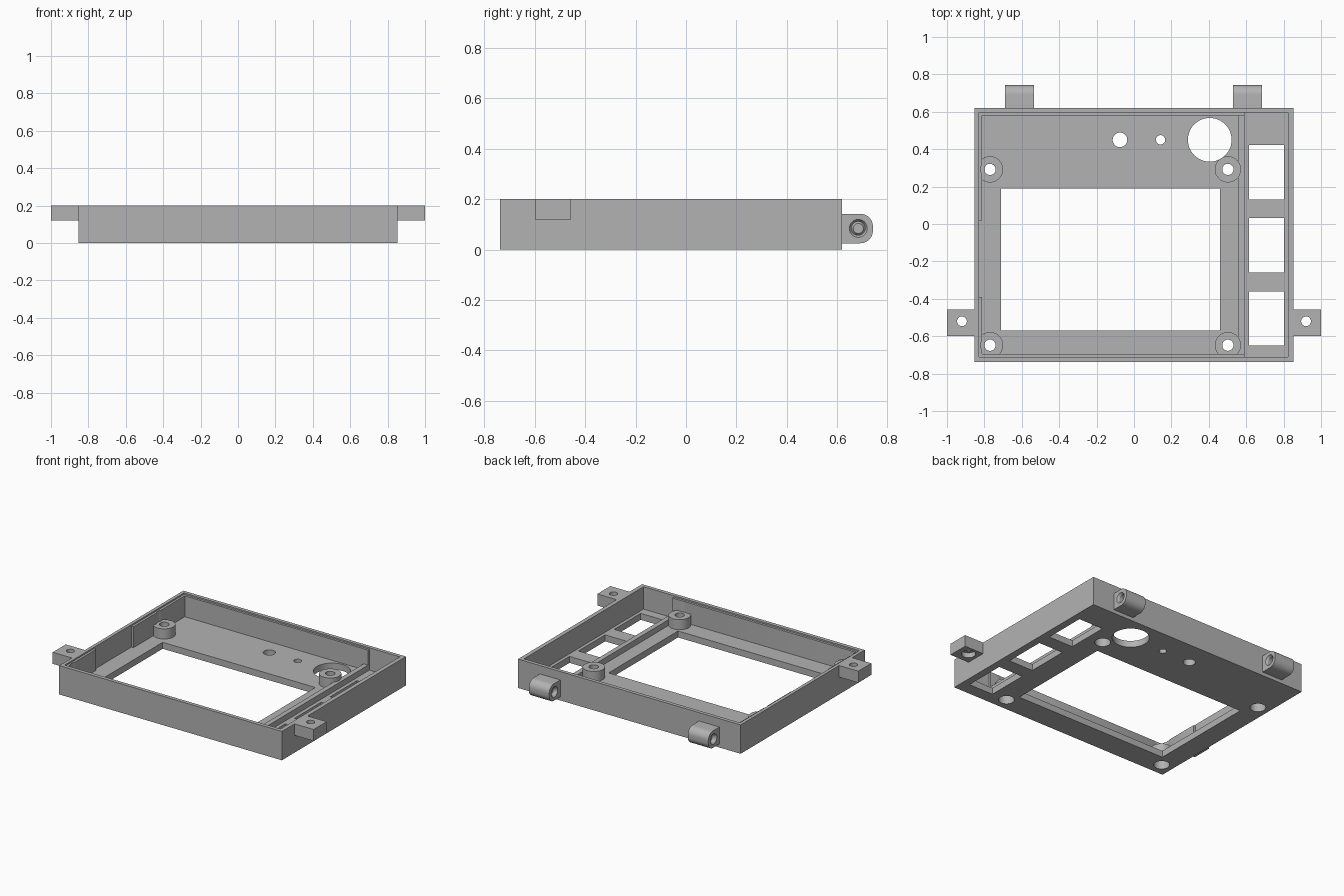
import bpy, bmesh, math
from mathutils import Matrix, Vector

if "Cube" in bpy.data.objects:
    bpy.data.objects.remove(bpy.data.objects["Cube"], do_unlink=True)

grey = bpy.data.materials.new("plain grey")
grey.use_nodes = True
grey.diffuse_color = (0.45, 0.45, 0.45, 1)
grey.node_tree.nodes["Principled BSDF"].inputs["Base Color"].default_value = grey.diffuse_color


def finish(name, bm):
    bmesh.ops.recalc_face_normals(bm, faces=bm.faces)
    mesh = bpy.data.meshes.new(name)
    bm.to_mesh(mesh)
    bm.free()
    mesh.materials.append(grey)
    obj = bpy.data.objects.new(name, mesh)
    bpy.context.scene.collection.objects.link(obj)
    return obj


def box(name, x, y, z):
    bm = bmesh.new()
    bmesh.ops.create_cube(bm, size=1)
    for v in bm.verts:
        v.co = [lo + (c + 0.5) * (hi - lo) for c, (lo, hi) in zip(v.co, (x, y, z))]
    return finish(name, bm)


def cylinder(name, centre, r1, r2, depth, axis="Z"):
    bm = bmesh.new()
    turn = Matrix.Rotation(math.pi / 2, 4, "Y") if axis == "X" else Matrix()
    bmesh.ops.create_cone(bm, cap_ends=True, segments=48, radius1=r1, radius2=r2,
                          depth=depth, matrix=Matrix.Translation(centre) @ turn)
    return finish(name, bm)


def upright(name, x, y, r, z0, z1):
    return cylinder(name, Vector((x, y, (z0 + z1) / 2)), r, r, z1 - z0)


def cut(obj, cutters):
    for c in cutters:
        mod = obj.modifiers.new("cut", "BOOLEAN")
        mod.operation, mod.solver, mod.object = "DIFFERENCE", "EXACT", c
    graph = bpy.context.evaluated_depsgraph_get()
    mesh = bpy.data.meshes.new_from_object(obj.evaluated_get(graph))
    obj.modifiers.clear()
    obj.data = mesh
    for c in cutters:
        bpy.data.objects.remove(c, do_unlink=True)


def smooth(obj):
    bpy.ops.object.select_all(action="DESELECT")
    obj.select_set(True)
    bpy.context.view_layer.objects.active = obj
    bpy.ops.object.shade_smooth_by_angle(angle=math.radians(30))


FLOOR, RIM, LIP, DIVIDER, BOSS = 0.045, 0.2, 0.19, 0.085, 0.115
ABOVE, THROUGH = 0.4, (-0.1, 0.4)
inner_y = (-0.712, 0.595)
boss_spots = [(x, y) for x in (-0.77, 0.502) for y in (-0.648, 0.292)]

# Tray: two compartments, low divider, stepped rim, relief in the side wall
tray = box("tray", (-0.853, 0.853), (-0.738, 0.62), (0, RIM))
cutters = [
    box("main_cavity", (-0.814, 0.556), (-0.696, 0.58), (FLOOR, ABOVE)),
    box("side_cavity", (0.59, 0.824), inner_y, (FLOOR, ABOVE)),
    box("divider_top", (0.54, 0.6), (-0.696, 0.58), (DIVIDER, ABOVE)),
    box("rim_step", (-0.83, 0.824), inner_y, (LIP, ABOVE)),
    box("wall_relief", (-0.83, -0.8), (-0.39, 0.018), (FLOOR, ABOVE)),
    box("main_window", (-0.71, 0.46), (-0.57, 0.19), THROUGH),
]
# Side windows
for y0, y1 in ((-0.65, -0.36), (-0.26, 0.032), (0.13, 0.423)):
    cutters.append(box("side_window", (0.615, 0.802), (y0, y1), THROUGH))
# Round panel holes and screw recesses under the bosses
for x, r in ((-0.075, 0.039), (0.142, 0.025), (0.405, 0.117)):
    cutters.append(upright("panel_hole", x, 0.45, r, *THROUGH))
for x, y in boss_spots:
    cutters.append(upright("screw_recess", x, y, 0.05, *THROUGH))
cut(tray, cutters)
smooth(tray)

# Screw bosses
for i, (x, y) in enumerate(boss_spots):
    boss = upright("screw_boss_%d" % (i + 1), x, y, 0.07, 0.002, BOSS)
    cut(boss, [upright("recess", x, y, 0.05, -0.1, 0.06),
               upright("bore", x, y, 0.03, *THROUGH)])
    smooth(boss)

# Side mounting tabs
for side, s in (("left", 1), ("right", -1)):
    tab = box(side + "_tab", sorted((s * 0.85, s)), (-0.6, -0.457), (0.12, RIM))
    cut(tab, [upright("bore", s * 0.92, -0.52, 0.026, *THROUGH),
              upright("recess", s * 0.92, -0.52, 0.045, 0.05, 0.155)])
    smooth(tab)

# Hinge lugs on the back, rounded at the outer edge and countersunk at both ends
for side, x in (("left", 0.607), ("right", -0.612)):
    lug = box(side + "_hinge_lug", (x - 0.078, x + 0.078), (0.61, 0.742), (0.025, 0.142))
    bm = bmesh.new()
    bm.from_mesh(lug.data)
    edges = [e for e in bm.edges if all(v.co.y > 0.7 for v in e.verts)
             and abs(e.verts[0].co.x - e.verts[1].co.x) > 0.1]
    bmesh.ops.bevel(bm, geom=edges, offset=0.05, segments=10, profile=0.5, affect="EDGES")
    bm.to_mesh(lug.data)
    bm.free()
    pin = Vector((x, 0.684, 0.084))
    end = Vector((0.074, 0, 0))
    cut(lug, [cylinder("bore", pin, 0.027, 0.027, 0.5, "X"),
              cylinder("sink", pin + end, 0.02, 0.046, 0.04, "X"),
              cylinder("sink", pin - end, 0.046, 0.02, 0.04, "X")])
    smooth(lug)
